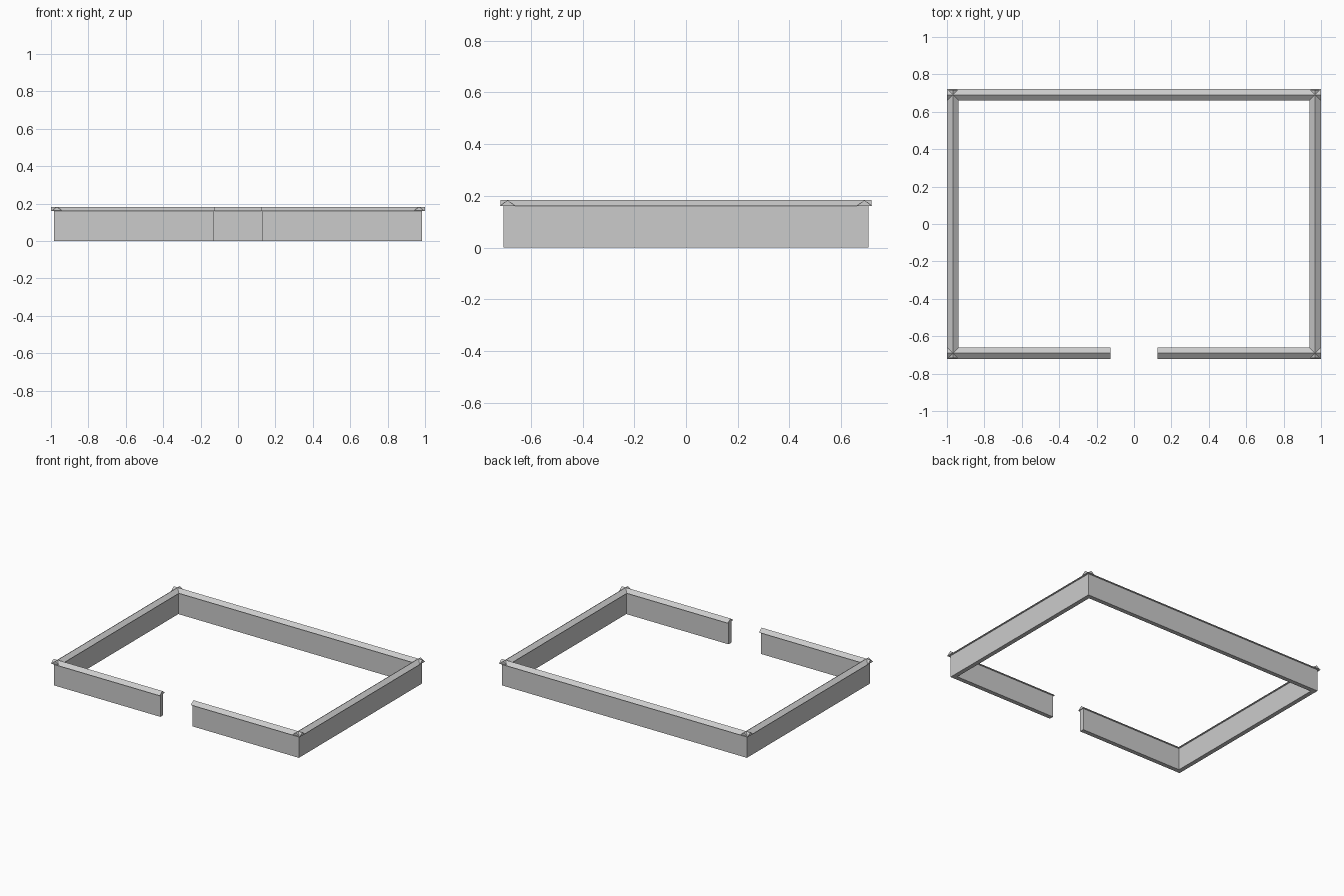
import bpy

if "Cube" in bpy.data.objects:
    bpy.data.objects.remove(bpy.data.objects["Cube"])

RX, RY = 0.968, 0.69      # ridge lines of the enclosure
GAP = 0.125               # half width of the entrance
WALL_TOP, TOP = 0.16, 0.183
HALF_WALL, HALF_CAP = 0.016, 0.031


def material(name, v):
    m = bpy.data.materials.new(name)
    m.diffuse_color = (v, v, v, 1)
    m.use_nodes = True
    m.node_tree.nodes["Principled BSDF"].inputs["Base Color"].default_value = m.diffuse_color
    return m


grey = material("stone grey", 0.6)


def extrude(name, profile, start, end, offset, along_x):
    """Sweep a (side, z) profile in a straight line along x or y."""
    n = len(profile)
    verts = []
    for t in (start, end):
        for s, z in profile:
            verts.append((t, offset + s, z) if along_x else (offset - s, t, z))
    faces = [tuple(reversed(range(n))), tuple(range(n, 2 * n))]
    faces += [(i, (i + 1) % n, (i + 1) % n + n, i + n) for i in range(n)]
    me = bpy.data.meshes.new(name)
    me.from_pydata(verts, [], faces)
    me.materials.append(grey)
    ob = bpy.data.objects.new(name, me)
    bpy.context.collection.objects.link(ob)


wall = [(-HALF_WALL, 0), (HALF_WALL, 0), (HALF_WALL, WALL_TOP), (-HALF_WALL, WALL_TOP)]
cap = [(-HALF_CAP, WALL_TOP), (HALF_CAP, WALL_TOP), (0, TOP)]


def section(name, start, end, offset, along_x, trim_start, trim_end):
    # upright wall, with a gabled coping that crosses its neighbour at corners
    extrude(name + "_wall", wall, start + trim_start, end - trim_end, offset, along_x)
    extrude(name + "_coping", cap, start, end, offset, along_x)


CORNER = 1.0 - RX - HALF_WALL   # coping overhang past the wall corner
section("back", -1, 1, RY, True, CORNER, CORNER)
section("front_left", -1, -GAP, -RY, True, CORNER, 0.005)
section("front_right", GAP, 1, -RY, True, 0.005, CORNER)

# side walls butt between the front and back walls
for name, x in (("left", -RX), ("right", RX)):
    inner = RY - HALF_WALL
    extrude(name + "_wall", wall, -inner, inner, x, False)
    extrude(name + "_coping", cap, -0.717, 0.717, x, False)
